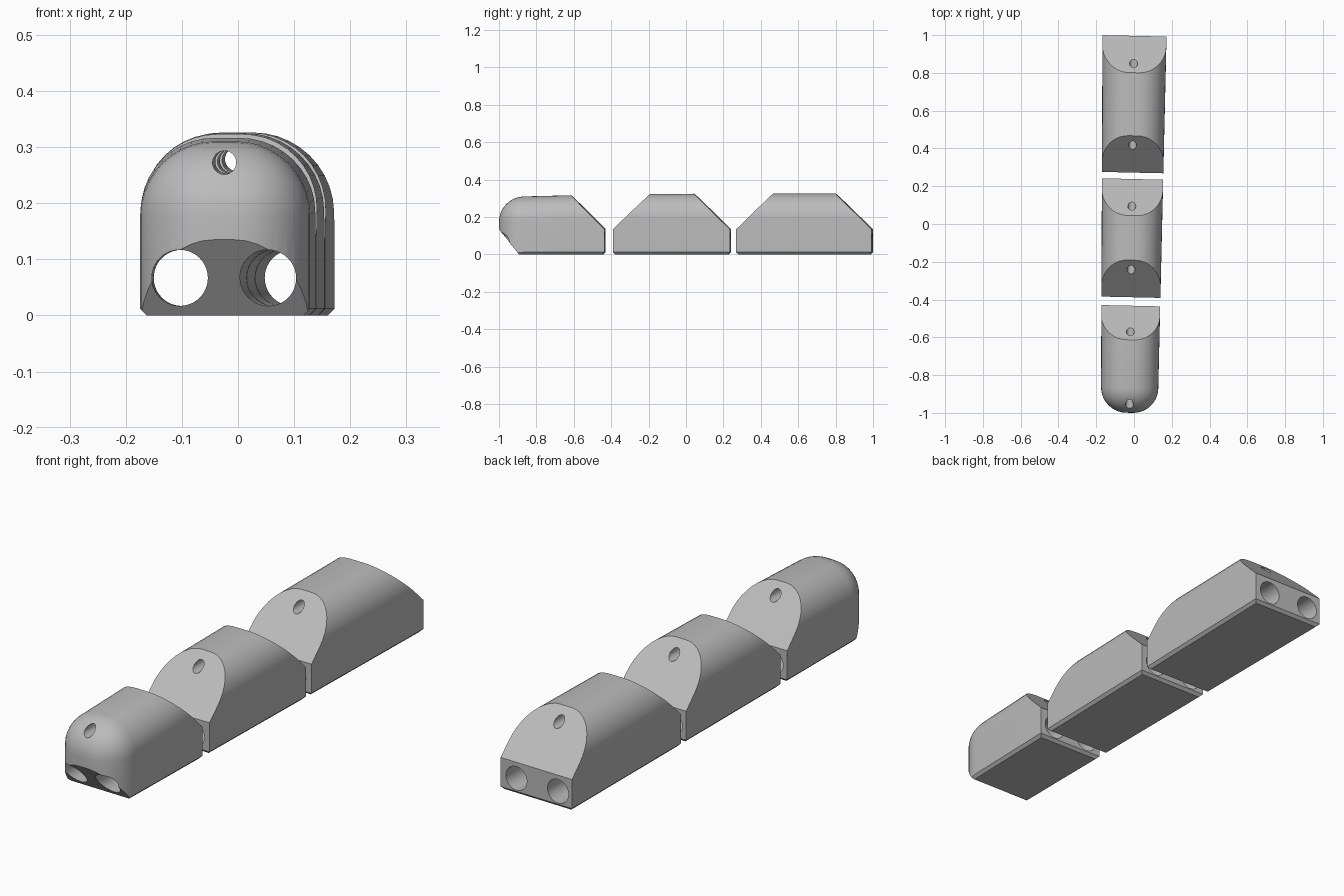
import bpy
import bmesh
from mathutils import Vector

if "Cube" in bpy.data.objects:
    bpy.data.objects.remove(bpy.data.objects["Cube"], do_unlink=True)

grey = bpy.data.materials.new("plain grey")
grey.use_nodes = True
colour = (0.5, 0.5, 0.5, 1)
grey.diffuse_color = colour
grey.node_tree.nodes["Principled BSDF"].inputs["Base Color"].default_value = colour

KNEE = 0.135     # height where the end slopes start
CHAMFER = 0.012
SKEW = 0.0225    # ends are turned slightly


def side_x(side, y):
    """Outer wall of the tapering row."""
    return 0.149 + 0.0235 * y if side > 0 else -0.171 + 0.004 * y


def cut(bm, point, normal):
    """Slice off everything on the normal side and cap the opening."""
    res = bmesh.ops.bisect_plane(bm, geom=bm.verts[:] + bm.edges[:] + bm.faces[:],
                                 plane_co=point, plane_no=Vector(normal).normalized(),
                                 clear_outer=True)
    edges = [e for e in res["geom_cut"]
             if isinstance(e, bmesh.types.BMEdge) and e.is_boundary]
    if edges:
        bmesh.ops.edgeloop_fill(bm, edges=edges)


def to_object(bm, name):
    bmesh.ops.recalc_face_normals(bm, faces=bm.faces[:])
    mesh = bpy.data.meshes.new(name)
    bm.to_mesh(mesh)
    bm.free()
    mesh.materials.append(grey)
    obj = bpy.data.objects.new(name, mesh)
    bpy.context.collection.objects.link(obj)
    return obj


def bore(name, start, end, radius):
    """Long cylinder used to drill a channel through the whole row."""
    a, b = Vector(start), Vector(end)
    bpy.ops.mesh.primitive_cylinder_add(vertices=40, radius=radius, depth=(b - a).length,
                                        location=(a + b) / 2)
    obj = bpy.context.object
    obj.name = name
    obj.rotation_euler = (b - a).to_track_quat("Z", "Y").to_euler()
    obj.hide_render = True
    obj.data.materials.append(grey)
    return obj


def segment(name, y0, y1, h0, h1, round_radius, front_slope, rear_slope, nose, cutters):
    bm = bmesh.new()
    bmesh.ops.create_cube(bm, size=2)
    for v in bm.verts:
        y, h = (y0, h0) if v.co.y < 0 else (y1, h1)
        v.co = (side_x(v.co.x, y), y, h if v.co.z > 0 else 0)

    # round the long top edges, and the front edges of the tip
    def rounded(e):
        a, b = e.verts[0].co, e.verts[1].co
        top = a.z > 0.2 and b.z > 0.2
        front = a.y == y0 and b.y == y0
        if front:
            return nose and (a.z > 0.2 or b.z > 0.2)
        return top and a.y != b.y
    bmesh.ops.bevel(bm, geom=[e for e in bm.edges if rounded(e)], offset=round_radius,
                    offset_type="OFFSET", segments=10, profile=0.5, affect="EDGES",
                    clamp_overlap=True)

    # slanted ends
    cut(bm, (0, y1, KNEE), (0, h1 - KNEE, rear_slope))
    if nose:
        cut(bm, (0, y0, KNEE), (0, -KNEE, -front_slope))
    else:
        cut(bm, (0, y0, KNEE), (0, KNEE - h0, front_slope))
        cut(bm, (0, y0, CHAMFER), (0, -1, -1))

    # chamfered bottom edges
    cut(bm, (0, y1, CHAMFER), (0, 1, -1))
    for s in (-1, 1):
        taper = (side_x(s, y1) - side_x(s, y0)) / (y1 - y0)
        cut(bm, (side_x(s, y0), y0, CHAMFER), (s, -s * taper, -1))

    for v in bm.verts:
        v.co.y -= SKEW * v.co.x
    obj = to_object(bm, name)

    # drill the channels
    bpy.ops.object.select_all(action="DESELECT")
    obj.select_set(True)
    bpy.context.view_layer.objects.active = obj
    for c in cutters:
        mod = obj.modifiers.new("channel", "BOOLEAN")
        mod.operation = "DIFFERENCE"
        mod.solver = "EXACT"
        mod.object = c
        bpy.ops.object.modifier_apply(modifier=mod.name)
    bpy.ops.object.shade_smooth_by_angle(angle=0.52)
    return obj


channels = [
    bore("left_channel", (0.05, -1.1, 0.067), (0.1, 1.1, 0.067), 0.05),
    bore("right_channel", (-0.104, -1.1, 0.067), (-0.1, 1.1, 0.067), 0.05),
    bore("top_channel", (-0.026, -1.1, 0.272), (0.001, 1.1, 0.279), 0.021),
]

segment("tip_segment", -1.0, -0.433, 0.307, 0.321, 0.132, 0.11, 0.185, True, channels)
segment("middle_segment", -0.388, 0.238, 0.322, 0.326, 0.136, 0.195, 0.195, False, channels)
segment("base_segment", 0.272, 0.996, 0.326, 0.326, 0.14, 0.195, 0.195, False, channels)

for c in channels:
    bpy.data.objects.remove(c, do_unlink=True)
